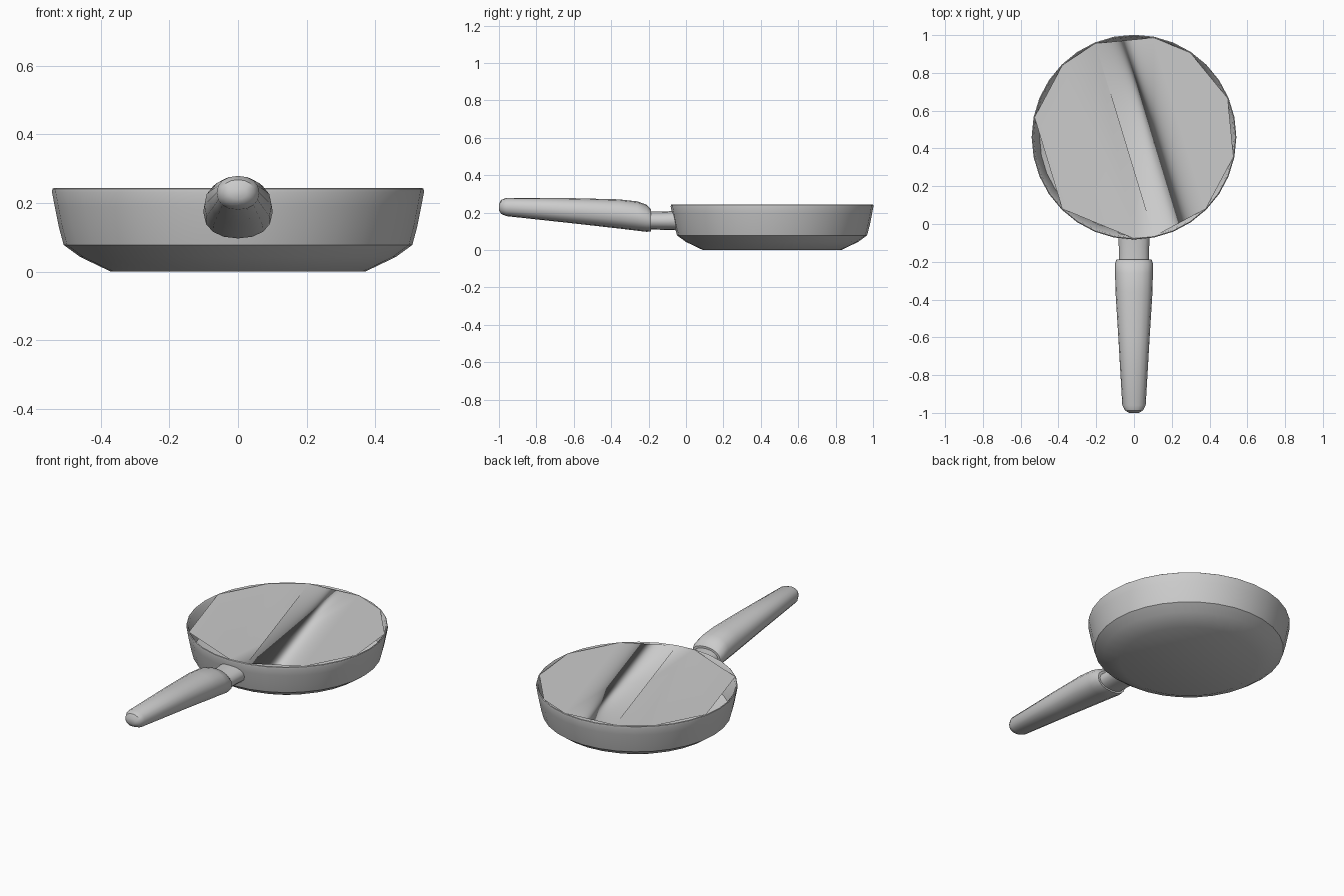
import bpy, bmesh, math

if "Cube" in bpy.data.objects:
    bpy.data.objects.remove(bpy.data.objects["Cube"])

CY, SEG = 0.46, 32      # pan centre on y, sides of the pan


def finish(name, bm, angle=35):
    bmesh.ops.recalc_face_normals(bm, faces=bm.faces)
    mesh = bpy.data.meshes.new(name)
    bm.to_mesh(mesh)
    bm.free()
    obj = bpy.data.objects.new(name, mesh)
    bpy.context.collection.objects.link(obj)
    bpy.ops.object.select_all(action='DESELECT')
    obj.select_set(True)
    bpy.context.view_layer.objects.active = obj
    bpy.ops.object.shade_smooth_by_angle(angle=math.radians(angle))
    return obj


def loft(name, rings, angle=35):
    """Skin a list of equal-length point rings and cap both ends."""
    bm = bmesh.new()
    rows = [[bm.verts.new(p) for p in ring] for ring in rings]
    for a, b in zip(rows, rows[1:]):
        n = len(a)
        for i in range(n):
            bm.faces.new((a[i], a[(i + 1) % n], b[(i + 1) % n], b[i]))
    bm.faces.new(rows[0])
    bm.faces.new(rows[-1])
    return finish(name, bm, angle)


def pan_point(k, r, z):
    t = 2 * math.pi * k / SEG
    return (r * math.sin(t), CY + r * math.cos(t), z)


def oval(y, w, top, bottom, sides=16):
    """Slightly squared oval section across the handle."""
    c, h = (top + bottom) / 2, (top - bottom) / 2
    pts = []
    for i in range(sides):
        t = 2 * math.pi * i / sides
        s, q = math.sin(t), math.cos(t)
        pts.append((w * math.copysign(abs(q) ** 0.9, q), y,
                    c + h * math.copysign(abs(s) ** 0.9, s)))
    return pts


# Pan body: outside from the base up, over the rim, down to the inner floor
profile = [(0.37, 0.0), (0.46, 0.043), (0.508, 0.078), (0.522, 0.13),
           (0.534, 0.19), (0.542, 0.232), (0.541, 0.241), (0.537, 0.244),
           (0.530, 0.237), (0.500, 0.09), (0.36, 0.02)]
loft("pan_body", [[pan_point(k, r, z) for k in range(SEG)] for r, z in profile])

# Faceted cover inside the rim: flat right half, folded and slightly sunken left
bm = bmesh.new()
rim = {k: bm.verts.new(pan_point(k, 0.537, 0.243))
       for k in (1, 3, 6, 9, 12, 15, 16, 20, 25, 28, 30)}
low = bm.verts.new((0.0, 0.94, 0.185))
bm.faces.new([rim[k] for k in (30, 1, 3, 6, 9, 12, 15)])
bm.faces.new([rim[k] for k in (16, 20, 25)])
bm.faces.new([rim[k] for k in (16, 25, 28, 30)])
bm.faces.new((rim[16], rim[30], low))
bm.faces.new((rim[15], rim[16], low))
for f in bm.faces:
    if f.normal.z < 0:
        f.normal_flip()
finish("pan_cover", bm, 20)

# Neck joining the pan to the handle
loft("handle_neck", [oval(y, w, t, b) for y, w, t, b in (
    (-0.21, 0.08, 0.205, 0.11), (-0.13, 0.08, 0.205, 0.108),
    (-0.04, 0.085, 0.21, 0.105))])

# Tapered handle grip with a rounded tip
loft("handle_grip", [oval(*s) for s in (
    (-1.0, 0.025, 0.245, 0.212), (-0.988, 0.047, 0.268, 0.193),
    (-0.96, 0.062, 0.279, 0.181), (-0.6, 0.083, 0.277, 0.142),
    (-0.36, 0.098, 0.271, 0.115), (-0.26, 0.1, 0.26, 0.103),
    (-0.21, 0.1, 0.242, 0.097), (-0.188, 0.093, 0.217, 0.1))])
